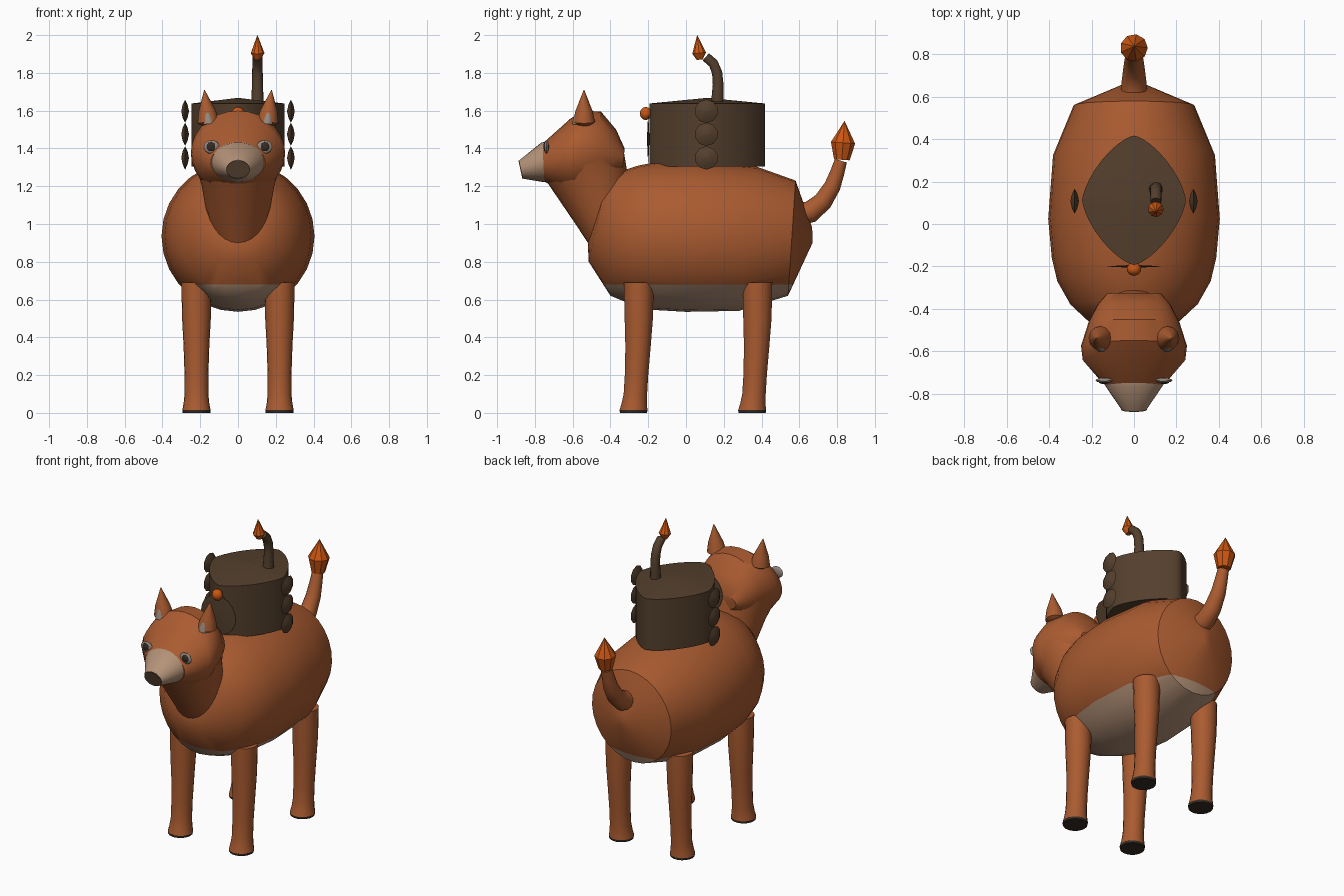
import bpy, bmesh, math
from mathutils import Vector, Matrix

if "Cube" in bpy.data.objects:
    bpy.data.objects.remove(bpy.data.objects["Cube"])


def mat(name, r, g, b):
    m = bpy.data.materials.new(name)
    m.diffuse_color = (r, g, b, 1)
    m.use_nodes = True
    m.node_tree.nodes["Principled BSDF"].inputs["Base Color"].default_value = m.diffuse_color
    return m


RUST = mat("rust_fur", 0.40, 0.105, 0.030)
PALE = mat("pale_fur", 0.46, 0.29, 0.19)
BROWN = mat("dark_brown", 0.088, 0.050, 0.026)
FLAME = mat("flame_orange", 0.60, 0.095, 0.006)
NOSE = mat("nose_brown", 0.085, 0.048, 0.028)
DARK = mat("hoof_dark", 0.035, 0.024, 0.017)
GREY = mat("warm_grey", 0.30, 0.25, 0.21)


def finish(name, bm, mats, angle=40):
    bmesh.ops.recalc_face_normals(bm, faces=bm.faces)
    me = bpy.data.meshes.new(name)
    bm.to_mesh(me)
    bm.free()
    for m in mats:
        me.materials.append(m)
    ob = bpy.data.objects.new(name, me)
    bpy.context.collection.objects.link(ob)
    bpy.ops.object.select_all(action='DESELECT')
    ob.select_set(True)
    bpy.context.view_layer.objects.active = ob
    bpy.ops.object.shade_smooth_by_angle(angle=math.radians(angle))
    return ob


def skin(bm, rings):
    """Bridge point rings into a closed skin."""
    vs = [[bm.verts.new(p) for p in ring] for ring in rings]
    n = len(vs[0])
    for a, b in zip(vs, vs[1:]):
        for i in range(n):
            j = (i + 1) % n
            bm.faces.new((a[i], a[j], b[j], b[i]))
    bm.faces.new(vs[0])
    bm.faces.new(vs[-1])


def loft(stations, seg=28):
    """Rings given by top (y, z), bottom (y, z) and half width."""
    rings = []
    for ty, tz, by, bz, w in stations:
        ring = []
        for i in range(seg):
            a = 2 * math.pi * i / seg
            s = (math.sin(a) + 1) / 2
            ring.append((w * math.cos(a), by + (ty - by) * s, bz + (tz - bz) * s))
        rings.append(ring)
    bm = bmesh.new()
    skin(bm, rings)
    return bm


def tube(path, seg=14):
    """Round tube in a plane of constant x: points are (x, y, z, radius)."""
    rings = []
    for k, (x, y, z, r) in enumerate(path):
        p, q = path[max(k - 1, 0)], path[min(k + 1, len(path) - 1)]
        d = Vector((0, q[1] - p[1], q[2] - p[2])).normalized()
        side, up = Vector((1, 0, 0)), Vector((0, -d.z, d.y))
        rings.append([Vector((x, y, z)) + r * (math.cos(t) * side + math.sin(t) * up)
                      for t in (2 * math.pi * i / seg for i in range(seg))])
    bm = bmesh.new()
    skin(bm, rings)
    return bm


def lathe(name, profile, loc, mats, seg=10, rot=None, angle=40):
    """Turn (radius, z) points about z, then place."""
    bm = bmesh.new()
    skin(bm, [[(r * math.cos(2 * math.pi * i / seg), r * math.sin(2 * math.pi * i / seg), z)
               for i in range(seg)] for r, z in profile])
    bm.transform(Matrix.Translation(loc) @ (rot or Matrix.Identity(4)))
    return finish(name, bm, mats, angle)


def ball(name, loc, scale, m, u=12, v=8, rot=None):
    bm = bmesh.new()
    bmesh.ops.create_uvsphere(bm, u_segments=u, v_segments=v, radius=1)
    bm.transform(Matrix.Translation(loc) @ Matrix.Diagonal((*scale, 1)) @ (rot or Matrix.Identity(4)))
    return finish(name, bm, [m])


# Torso with a pale belly below a level line
bm = loft([(0.668, 0.98, 0.67, 0.90, 0.03), (0.58, 1.23, 0.54, 0.62, 0.285),
           (0.37, 1.305, 0.28, 0.54, 0.382), (0.05, 1.335, 0.0, 0.535, 0.405),
           (-0.15, 1.33, -0.17, 0.545, 0.388), (-0.25, 1.31, -0.29, 0.575, 0.362),
           (-0.36, 1.275, -0.40, 0.62, 0.30), (-0.42, 1.235, -0.515, 0.80, 0.20),
           (-0.45, 1.15, -0.52, 0.90, 0.10)])
bmesh.ops.bisect_plane(bm, geom=bm.verts[:] + bm.edges[:] + bm.faces[:],
                       plane_co=(0, 0, 0.68), plane_no=(0, 0, 1))
for f in bm.faces:
    c = f.calc_center_median()
    f.material_index = int(c.z < 0.68 and c.y > -0.44)
finish("torso", bm, [RUST, PALE], 38)

# Neck and head
finish("neck", loft([(-0.30, 1.20, -0.50, 0.87, 0.15), (-0.31, 1.27, -0.585, 1.0, 0.18),
                     (-0.32, 1.33, -0.66, 1.11, 0.195), (-0.33, 1.39, -0.745, 1.235, 0.225)]), [RUST])
finish("head", loft([(-0.325, 1.40, -0.335, 1.29, 0.13), (-0.37, 1.50, -0.40, 1.22, 0.175),
                     (-0.45, 1.595, -0.48, 1.17, 0.215), (-0.55, 1.60, -0.60, 1.15, 0.25),
                     (-0.615, 1.555, -0.67, 1.18, 0.242), (-0.76, 1.425, -0.75, 1.225, 0.145)]), [RUST], 35)

# Pale muzzle with nose disc at the tip
finish("muzzle", loft([(-0.735, 1.435, -0.735, 1.222, 0.145), (-0.765, 1.432, -0.755, 1.222, 0.138),
                       (-0.882, 1.338, -0.862, 1.24, 0.062)]), [PALE])
finish("nose", loft([(-0.88, 1.338, -0.86, 1.24, 0.062),
                     (-0.887, 1.336, -0.867, 1.242, 0.061)]), [NOSE])

for s, side in ((1, "left"), (-1, "right")):
    # Ears with grey inner cones
    tilt = Matrix.Rotation(math.radians(7 * s), 4, 'Y')
    lathe(side + "_ear", [(0.03, -0.02), (0.058, 0.0), (0.045, 0.06), (0.002, 0.17)],
          (0.157 * s, -0.54, 1.54), [RUST], 12, tilt)
    lathe(side + "_inner_ear", [(0.032, 0), (0.024, 0.035), (0.001, 0.1)],
          (0.155 * s, -0.572, 1.53), [GREY], 10, tilt)
    # Eyes
    ball(side + "_eye", (0.14 * s, -0.738, 1.408), (0.042, 0.012, 0.036), GREY)
    ball(side + "_pupil", (0.143 * s, -0.746, 1.41), (0.024, 0.009, 0.024), DARK)
    # Column of lens-shaped studs beside the pack
    for k, z in enumerate((1.35, 1.475, 1.597)):
        lathe(f"{side}_stud_{k + 1}", [(0.002, -0.02), (0.035, -0.013), (0.062, 0),
                                       (0.035, 0.013), (0.002, 0.02)],
              (0.28 * s, 0.108, z), [BROWN], 10, Matrix.Rotation(math.pi / 2, 4, 'Y'))
    # Legs with dark soles
    for y, end in ((-0.25, "front"), (0.378, "back")):
        x = 0.22 * s
        lean = [(0.69, 0, 0.08), (0.5, 0, 0.076), (0.35, -0.004, 0.068), (0.2, -0.012, 0.063),
                (0.1, -0.018, 0.063), (0.05, -0.024, 0.068), (0.014, -0.028, 0.075)]
        bm = bmesh.new()
        skin(bm, [[(x + r * math.cos(math.pi * i / 9), y + dy + r * math.sin(math.pi * i / 9), z)
                   for i in range(18)] for z, dy, r in lean])
        finish(f"{side}_{end}_leg", bm, [RUST])
        lathe(f"{side}_{end}_sole", [(0.073, 0), (0.075, 0.0145)], (x, y - 0.028, 0), [DARK], 18)

# Tail and its flame
finish("tail", tube([(0, 0.58, 1.05, 0.062), (0, 0.66, 1.065, 0.06), (0, 0.725, 1.12, 0.052),
                     (0, 0.775, 1.20, 0.045), (0, 0.80, 1.27, 0.039), (0, 0.82, 1.335, 0.034)]), [RUST])
lathe("tail_flame", [(0.042, 0), (0.065, 0.09), (0.012, 0.185), (0.001, 0.205)],
      (0, 0.825, 1.34), [FLAME], 9, Matrix.Rotation(math.radians(-4), 4, 'X'), 25)


# Lens-shaped pack with a slightly peaked lid
def outline(scale, z, n=1.45, seg=40):
    pts = []
    for i in range(seg):
        a = 2 * math.pi * i / seg
        c, s = math.cos(a), math.sin(a)
        pts.append((0.245 * scale * math.copysign(abs(c) ** (2 / n), c),
                    0.112 + 0.305 * scale * math.copysign(abs(s) ** (2 / n), s), z))
    return pts


bm = bmesh.new()
skin(bm, [outline(1, 1.305), outline(1, 1.638), outline(0.03, 1.667)])
finish("pack", bm, [BROWN], 35)

# Round front plate with an orange knob
lathe("pack_plate", [(0.02, -0.006), (0.125, -0.001), (0.125, 0.001), (0.02, 0.006)],
      (0, -0.2, 1.45), [BROWN], 20, Matrix.Rotation(math.pi / 2, 4, 'X'))
ball("knob", (0, -0.213, 1.585), (0.035, 0.032, 0.035), FLAME, 10, 6)

# Bent chimney and its flame
finish("chimney", tube([(0.103, 0.165, 1.64, 0.033), (0.103, 0.17, 1.74, 0.029), (0.103, 0.165, 1.80, 0.028),
                        (0.103, 0.145, 1.85, 0.027), (0.103, 0.105, 1.885, 0.026)]), [BROWN])
lathe("chimney_flame", [(0.016, 0), (0.037, 0.035), (0.033, 0.045), (0.001, 0.13)],
      (0.103, 0.073, 1.87), [FLAME], 9, Matrix.Rotation(math.radians(6), 4, 'X'), 25)
